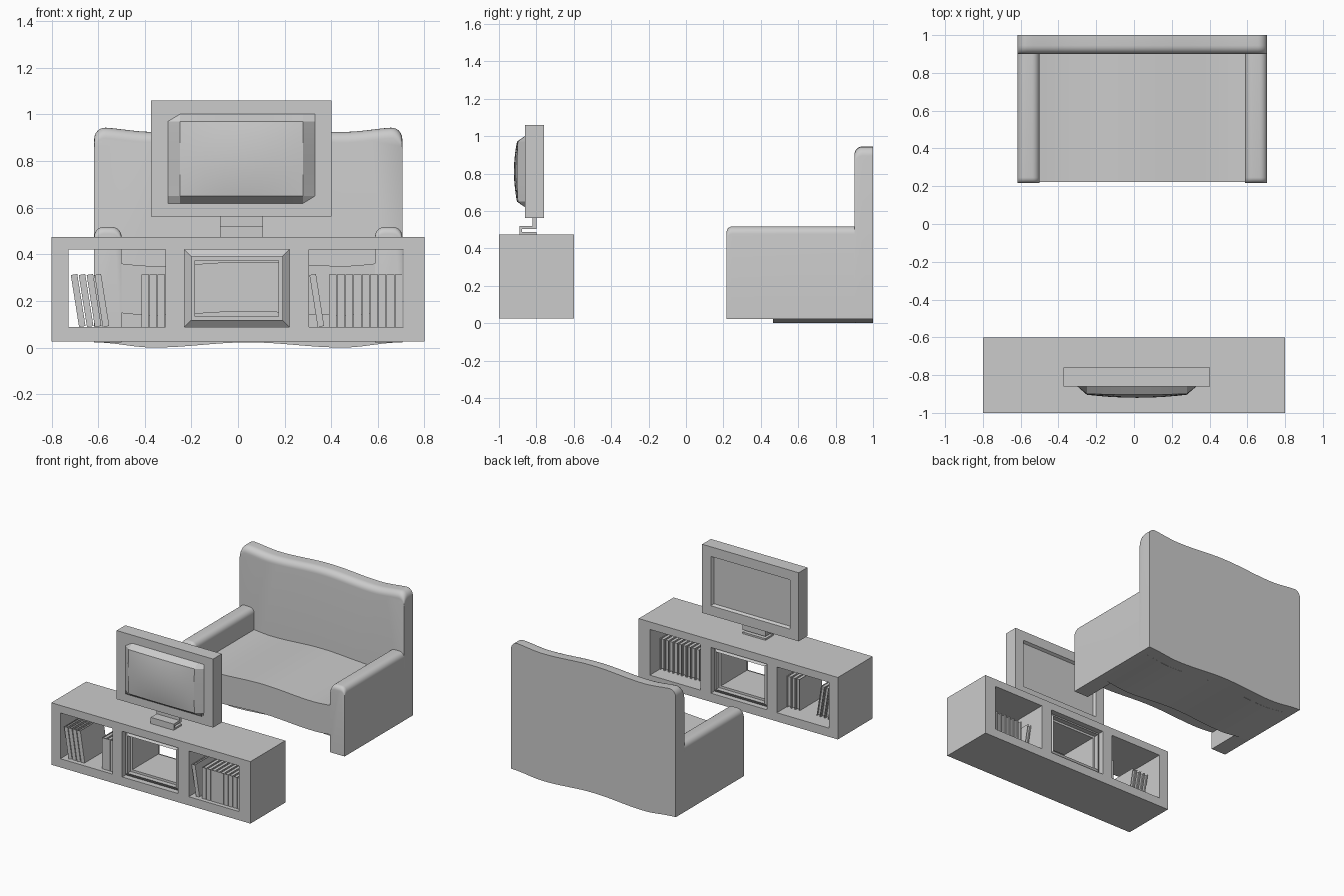
import bpy, bmesh
from math import sin, cos, pi, sqrt, radians

if "Cube" in bpy.data.objects:
    bpy.data.objects.remove(bpy.data.objects["Cube"])

CX = 0.044  # centre of the sofa


def finish(name, bm, smooth=None):
    bmesh.ops.recalc_face_normals(bm, faces=bm.faces[:])
    me = bpy.data.meshes.new(name)
    bm.to_mesh(me)
    bm.free()
    ob = bpy.data.objects.new(name, me)
    bpy.context.collection.objects.link(ob)
    if smooth:
        bpy.ops.object.select_all(action='DESELECT')
        bpy.context.view_layer.objects.active = ob
        ob.select_set(True)
        bpy.ops.object.shade_smooth_by_angle(angle=radians(smooth))
    return ob


def loft(bm, rings, caps=True):
    vs = [[bm.verts.new(p) for p in r] for r in rings]
    n = len(vs[0])
    for a, b in zip(vs, vs[1:]):
        for i in range(n):
            j = (i + 1) % n
            bm.faces.new((a[i], a[j], b[j], b[i]))
    if caps:
        bm.faces.new(vs[0][::-1])
        bm.faces.new(vs[-1])


def wave(x):
    """0 at the centre and ends, -1 at the two sags between."""
    t = abs(x - CX)
    if t < 0.405:
        return -(1 - cos(pi * t / 0.405)) / 2
    return -(1 + cos(pi * min(t - 0.405, 0.255) / 0.255)) / 2


def slab(name, x0, x1, y0, y1, top, bottom, cr, fr, n=2):
    """Upright slab with rounded top corners and rounded front top edge."""
    arc = [cr * (1 - cos(pi / 2 * k / 6)) for k in range(7)]
    mid = [x0 + cr + (x1 - x0 - 2 * cr) * k / n for k in range(1, n)]
    xs = [x0 + a for a in arc] + mid + [x1 - a for a in reversed(arc)]

    def outline(y, drop):
        low = [(x, y, bottom(x)) for x in xs]
        high = []
        for x in reversed(xs):
            d = max(0, cr - min(x - x0, x1 - x))
            high.append((x, y, top(x) - drop - cr + sqrt(max(0, cr * cr - d * d))))
        return low + high

    rings = []
    for k in range(7):
        a = pi / 2 * k / 6
        rings.append(outline(y0 + fr * (1 - cos(a)), fr * (1 - sin(a))))
    rings.append(outline(y1, 0))
    bm = bmesh.new()
    loft(bm, rings)
    return finish(name, bm, 40)


# Sofa back and arms
slab("sofa_back", -0.617, 0.705, 0.90, 1.0, lambda x: 0.945 + 0.02 * wave(x),
     lambda x: 0.022 + 0.021 * wave(x), 0.05, 0.045, 40)
for side, x0, x1 in (("left", -0.617, -0.50), ("right", 0.588, 0.705)):
    slab("sofa_arm_" + side, x0, x1, 0.217, 0.91, lambda x: 0.517,
         lambda x: 0.022, 0.04, 0.03)

# Sagging seat with a recessed base below
rings = []
for k in range(49):
    x = -0.615 + 1.318 * k / 48
    w = wave(x)
    zt, zm, zb = 0.368 + 0.018 * w, 0.155 + 0.017 * w, 0.022 + 0.022 * w
    rings.append([(x, 0.91, zt), (x, 0.222, zt), (x, 0.222, zm),
                  (x, 0.465, zm), (x, 0.465, zb), (x, 0.91, zb)])
bm = bmesh.new()
loft(bm, rings)
finish("sofa_seat", bm, 30)

# Cabinet: front grid with three open bays, extruded through
xs = [-0.8, -0.727, -0.31, -0.23, 0.22, 0.305, 0.71, 0.8]
zs = [0.025, 0.088, 0.42, 0.475]
bm = bmesh.new()
grid = [[bm.verts.new((x, -1.0, z)) for z in zs] for x in xs]
for i in range(7):
    for j in range(3):
        if not (j == 1 and i in (1, 3, 5)):
            bm.faces.new((grid[i][j], grid[i + 1][j], grid[i + 1][j + 1], grid[i][j + 1]))
ext = bmesh.ops.extrude_face_region(bm, geom=bm.faces[:], use_keep_orig=True)
bmesh.ops.translate(bm, vec=(0, 0.4, 0),
                    verts=[v for v in ext["geom"] if isinstance(v, bmesh.types.BMVert)])
finish("cabinet", bm)

# Stepped frame lining the middle bay
rings = []
for d, y in ((0, -0.96), (0.03, -0.985), (0.03, -0.95), (0.046, -0.95),
             (0.046, -0.65), (0.03, -0.65), (0.03, -0.615), (0, -0.64)):
    a, b, c, e = -0.23 + d, 0.22 - d, 0.088 + d, 0.42 - d
    rings.append([(a, y, c), (b, y, c), (b, y, e), (a, y, e)])
bm = bmesh.new()
loft(bm, rings, caps=False)
finish("bay_frame", bm)


# Books: U-shaped cover with a page block inside
def book(name, x, lean=0, t=0.033, h=0.226, y0=-0.97, y1=-0.71):
    c = 0.004
    cover = [(0, y0), (t, y0), (t, y1), (t - c, y1), (t - c, y0 + c),
             (c, y0 + c), (c, y1), (0, y1)]
    pages = [(c, y0 + c), (t - c, y0 + c), (t - c, y1 - 0.01), (c, y1 - 0.01)]
    bm = bmesh.new()
    loft(bm, [[(p, q, z) for p, q in cover] for z in (0, h)])
    loft(bm, [[(p, q, z) for p, q in pages] for z in (0.006, h - 0.006)])
    ob = finish(name, bm)
    ob.location = (x, 0, 0.088)
    ob.rotation_euler.y = radians(lean)


for k in range(4):
    book(f"leaning_book_{k}", -0.682 + 0.034 * k, -9, 0.028)
book("leaning_book_4", 0.342, -9, 0.028)
for k in range(3):
    book(f"left_book_{k}", -0.415 + 0.0348 * k)
for k in range(9):
    book(f"right_book_{k}", 0.39 + 0.0354 * k)

# Television body with a recessed back panel
rings = []
for d, y in ((0, -0.86), (0, -0.76), (0.07, -0.76), (0.08, -0.78)):
    a, b, c, e = -0.373 + d, 0.402 - d, 0.562 + d, 1.06 - d
    rings.append([(a, y, c), (b, y, c), (b, y, e), (a, y, e)])
bm = bmesh.new()
loft(bm, rings)
finish("television_body", bm)

# Bulging screen: sloped rim, then a shallow dome
bm = bmesh.new()
hx, hz = 0.315, 0.191
steps = [-1, -0.84, -0.7, -0.5, -0.25, 0, 0.25, 0.5, 0.7, 0.84, 1]
g = []
for u in steps:
    col = []
    for v in steps:
        rim = min(1, (1 - abs(u)) / 0.16, (1 - abs(v)) / 0.16)
        dome = (1 - u * u) * (1 - v * v)
        col.append(bm.verts.new((0.015 + hx * u, -0.86 - 0.037 * rim - 0.023 * dome,
                                 0.81 + hz * v)))
    g.append(col)
for i in range(10):
    for j in range(10):
        bm.faces.new((g[i][j], g[i + 1][j], g[i + 1][j + 1], g[i][j + 1]))
bm.faces.ensure_lookup_table()
screen = finish("television_screen", bm, 25)

# Folded ribbon stand
prof = [(-0.822, 0.565), (-0.822, 0.52), (-0.89, 0.52), (-0.89, 0.474), (-0.80, 0.474),
        (-0.80, 0.487), (-0.878, 0.487), (-0.878, 0.503), (-0.80, 0.503), (-0.80, 0.565)]
bm = bmesh.new()
loft(bm, [[(x, y, z) for y, z in prof] for x in (-0.078, 0.107)])
finish("television_stand", bm)
